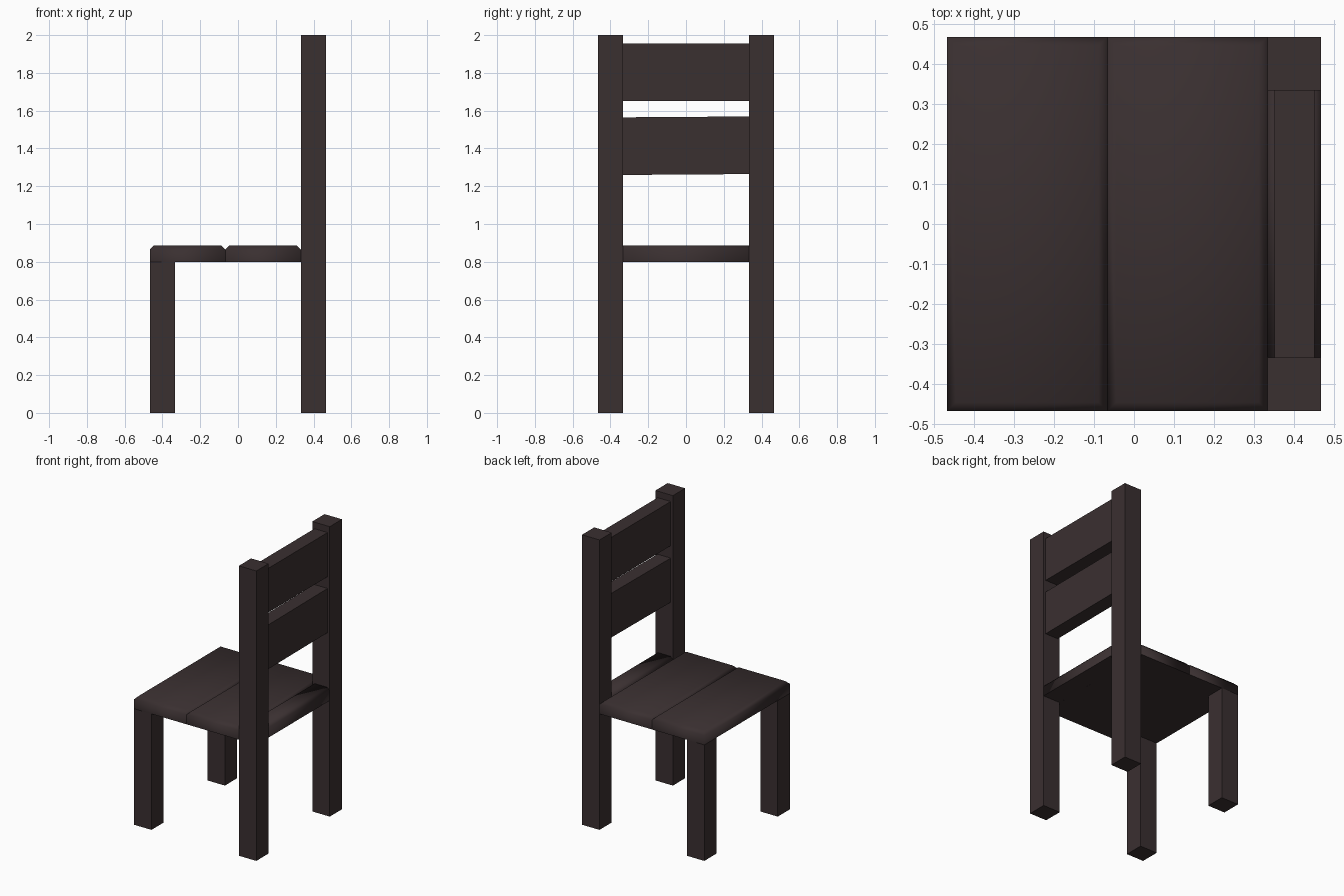
import bpy, bmesh, math

if "Cube" in bpy.data.objects:
    bpy.data.objects.remove(bpy.data.objects["Cube"])

wood = bpy.data.materials.new("dark brown wood")
wood.diffuse_color = (0.042, 0.029, 0.030, 1)
wood.use_nodes = True
wood.node_tree.nodes["Principled BSDF"].inputs["Base Color"].default_value = wood.diffuse_color

H = 0.4667        # half width of the chair
T = 0.1333        # leg thickness
SEAT_Z, SEAT_TOP = 0.8, 0.887


def box(name, lo, hi, bevel=0.0, axes="xy", tilt=0.0):
    """Box between two corners; optionally chamfer its top edges on the given sides."""
    mid = [(a + b) / 2 for a, b in zip(lo, hi)]
    size = [b - a for a, b in zip(lo, hi)]
    bm = bmesh.new()
    bmesh.ops.create_cube(bm, size=1)
    bmesh.ops.scale(bm, vec=size, verts=bm.verts)
    if bevel:
        edges = []
        for e in bm.edges:
            c = (e.verts[0].co + e.verts[1].co) / 2
            if c.z > size[2] * 0.49:
                side = "x" if abs(c.x) > 1e-4 else "y"
                if side in axes:
                    edges.append(e)
        bmesh.ops.bevel(bm, geom=edges, offset=bevel, segments=1,
                        affect='EDGES', profile=0.5)
        for f in bm.faces:
            f.smooth = True
        # keep the underside crisp
        for e in bm.edges:
            if all(v.co.z < -size[2] * 0.49 for v in e.verts):
                e.smooth = False
    me = bpy.data.meshes.new(name)
    bm.to_mesh(me)
    bm.free()
    me.materials.append(wood)
    ob = bpy.data.objects.new(name, me)
    ob.location = mid
    ob.rotation_euler.x = tilt
    bpy.context.collection.objects.link(ob)
    return ob


# legs: short at the front (-x), tall posts at the back (+x)
for side, y in (("right", -H), ("left", H - T)):
    box(f"front_leg_{side}", (-H, y, 0), (-H + T, y + T, SEAT_Z))
    box(f"back_post_{side}", (H - T, y, 0), (H, y + T, 2.0))

# seat planks with chamfered top edges
for i in range(2):
    x = -H + i * 0.4
    box(f"seat_plank_{i + 1}", (x, -H, SEAT_Z), (x + 0.4, H, SEAT_TOP), 0.022)
box("seat_rear_plank", (H - T, -H + T, SEAT_Z), (H, H - T, SEAT_TOP), 0.018, "x")

# backrest slats, the lower one sits slightly crooked
box("upper_slat", (0.35, -0.335, 1.65), (0.45, 0.335, 1.955))
box("lower_slat", (0.35, -0.335, 1.262), (0.45, 0.335, 1.567), tilt=math.radians(0.4))
